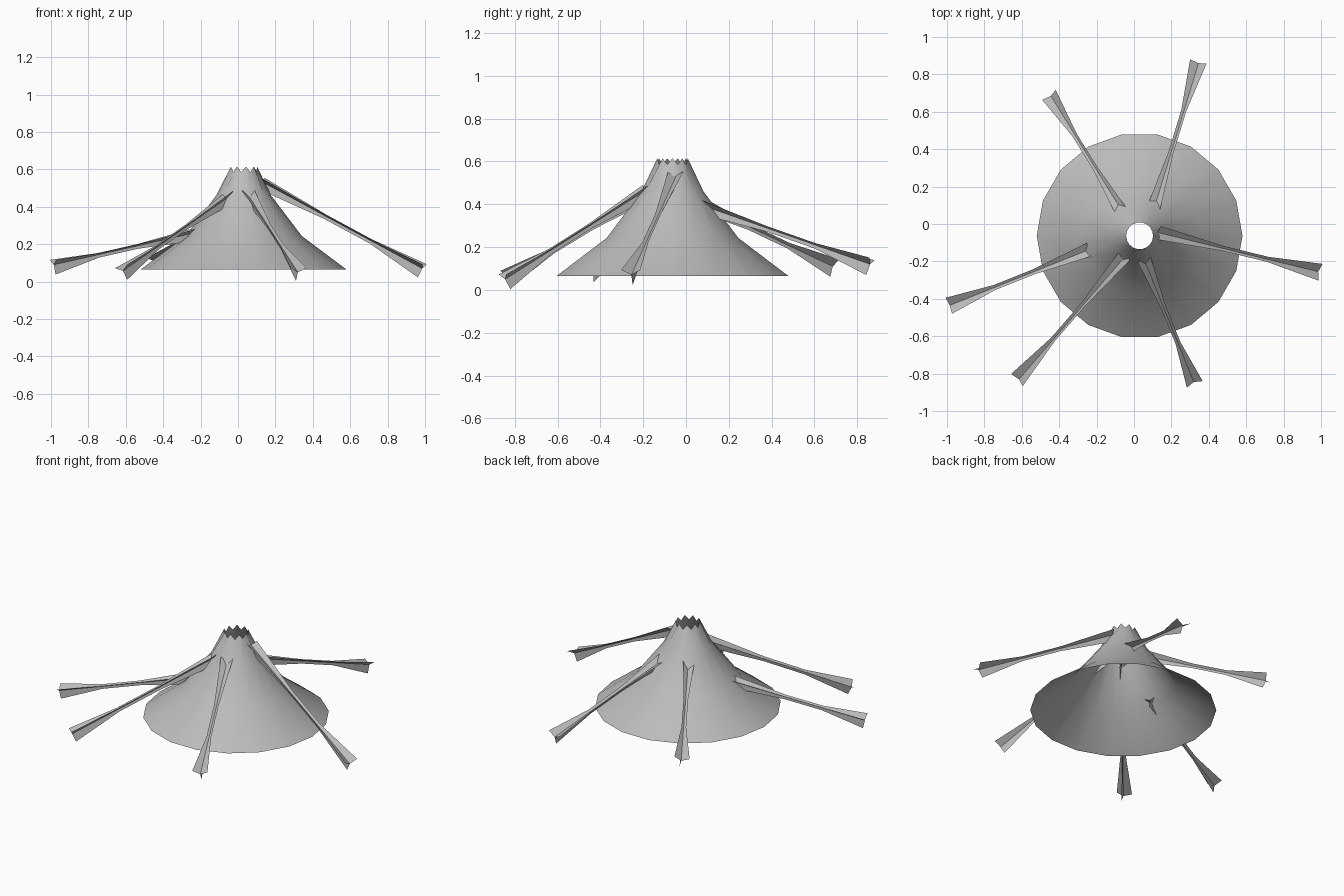
import bpy, math
from mathutils import Vector

if "Cube" in bpy.data.objects:
    bpy.data.objects.remove(bpy.data.objects["Cube"])

grey = bpy.data.materials.new("plain grey")
grey.diffuse_color = (0.5, 0.5, 0.5, 1)
grey.use_nodes = True
grey.node_tree.nodes["Principled BSDF"].inputs["Base Color"].default_value = grey.diffuse_color


def make_object(name, verts, faces, smooth):
    me = bpy.data.meshes.new(name)
    me.from_pydata(verts, [], faces)
    me.materials.append(grey)
    for p in me.polygons:
        p.use_smooth = smooth
    ob = bpy.data.objects.new(name, me)
    bpy.context.collection.objects.link(ob)
    return ob


# Hollow flared trunk, open at both ends, with a jagged top rim
CX, CY, SIDES = 0.03, -0.063, 18
profile = [(0.55, 0.065), (0.312, 0.243), (0.147, 0.46), (0.072, 0.60)]
verts, faces = [], []
for ring, (r, z) in enumerate(profile):
    for i in range(SIDES):
        a = 2 * math.pi * i / SIDES
        jag = 0
        if ring == len(profile) - 1:
            jag = 0.015 if i % 2 == 0 else -0.015
        verts.append((CX + r * math.cos(a), CY + r * math.sin(a), z + jag))
for k in range(len(profile) - 1):
    for i in range(SIDES):
        j = (i + 1) % SIDES
        faces.append((k * SIDES + i, k * SIDES + j,
                      (k + 1) * SIDES + j, (k + 1) * SIDES + i))
make_object("trunk", verts, faces, True)


# Root: three thin fins around an axis, wide at both ends and narrow between
def root(name, start, end, roll):
    a, b = Vector(start), Vector(end)
    d = (b - a).normalized()
    side = d.cross(Vector((0, 0, 1))).normalized()
    up = side.cross(d)
    stations = [(0, 0.043), (0.4, 0.016), (0.68, 0.016), (1, 0.053)]
    verts, faces = [], []
    for s, w in stations:
        c = a.lerp(b, s)
        verts.append(c)
        for k in range(3):
            t = math.radians(-90 + 120 * k + roll)
            verts.append(c + (side * math.cos(t) + up * math.sin(t)) * w)
    for i in range(len(stations) - 1):
        for k in (1, 2, 3):
            faces.append((4 * i, 4 * i + k, 4 * i + 4 + k, 4 * i + 4))
    make_object(name, verts, faces, False)


root("root_right", (0.125, -0.045, 0.535), (0.985, -0.255, 0.07), 0)
root("root_back_right", (0.10, 0.06, 0.40), (0.345, 0.86, 0.12), 8)
root("root_back_left", (-0.04, 0.03, 0.42), (-0.445, 0.685, 0.11), 12)
root("root_left", (-0.235, -0.135, 0.26), (-0.985, -0.435, 0.09), 0)
root("root_front_left", (-0.04, -0.165, 0.46), (-0.615, -0.83, 0.057), -12)
root("root_front_right", (0.05, -0.18, 0.47), (0.32, -0.845, 0.05), 0)
